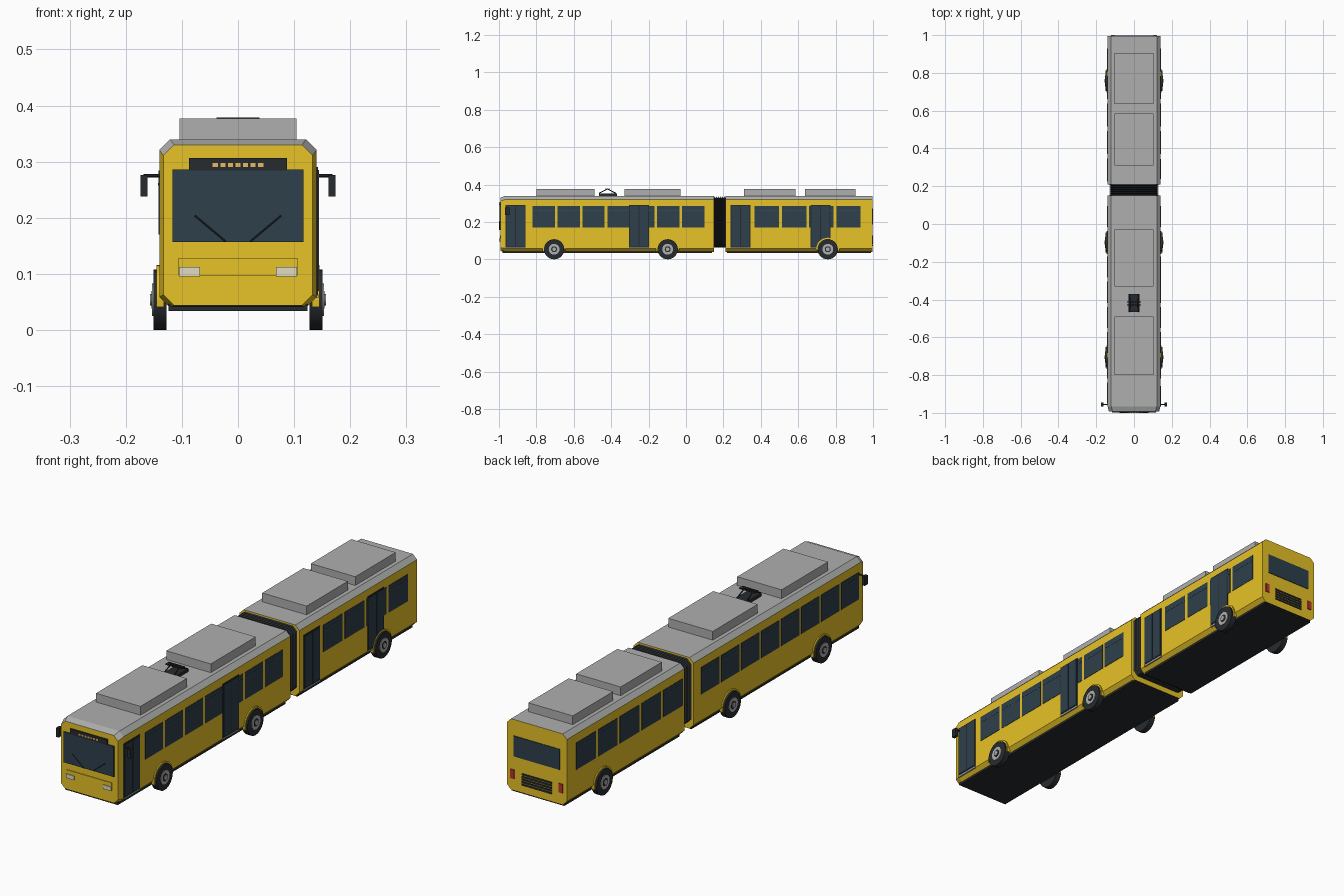
import bpy, bmesh, math
from mathutils import Vector

if "Cube" in bpy.data.objects:
    bpy.data.objects.remove(bpy.data.objects["Cube"])


def mat(name, r, g, b):
    m = bpy.data.materials.new(name)
    m.diffuse_color = (r, g, b, 1)
    m.use_nodes = True
    m.node_tree.nodes["Principled BSDF"].inputs["Base Color"].default_value = m.diffuse_color
    return m


YELLOW = mat("yellow_paint", 0.80, 0.54, 0.02)
GREY = mat("roof_grey", 0.42, 0.43, 0.42)
GLASS = mat("dark_glass", 0.027, 0.05, 0.07)
FRAME = mat("transom", 0.05, 0.09, 0.12)
DARK = mat("dark_rubber", 0.02, 0.024, 0.028)
LAMP = mat("headlamp", 0.75, 0.72, 0.55)
AMBER = mat("amber", 0.8, 0.5, 0.12)
RED = mat("tail_red", 0.5, 0.03, 0.03)


def finish(name, bm, *mats):
    bmesh.ops.recalc_face_normals(bm, faces=bm.faces)
    me = bpy.data.meshes.new(name)
    bm.to_mesh(me)
    bm.free()
    for m in mats:
        me.materials.append(m)
    ob = bpy.data.objects.new(name, me)
    bpy.context.collection.objects.link(ob)
    return ob


def box(name, x, y, z, m):
    bm = bmesh.new()
    bmesh.ops.create_cube(bm, size=1)
    for v in bm.verts:
        v.co = [sum(r) / 2 + c * (r[1] - r[0]) for c, r in zip(v.co, (x, y, z))]
    return finish(name, bm, m)


def loft(name, sections, *mats):
    bm = bmesh.new()
    rings = [[bm.verts.new(p) for p in s] for s in sections]
    for a, b in zip(rings, rings[1:]):
        for i in range(len(a)):
            j = (i + 1) % len(a)
            bm.faces.new((a[i], a[j], b[j], b[i]))
    bm.faces.new(rings[0])
    bm.faces.new(rings[-1])
    return finish(name, bm, *mats)


def section(y, w, z0, z1, c=0.019):
    # chamfered rectangle across the bus
    half = [(w - c, z0), (w, z0 + c), (w, z1 - c), (w - c, z1)]
    return [(x, y, z) for x, z in half] + [(-x, y, z) for x, z in reversed(half)]


def rod(name, a, b, r, m, sides=6):
    a, b = Vector(a), Vector(b)
    bm = bmesh.new()
    bmesh.ops.create_cone(bm, cap_ends=True, segments=sides, radius1=r, radius2=r, depth=(b - a).length)
    q = (b - a).to_track_quat('Z', 'Y')
    for v in bm.verts:
        v.co = q @ v.co + (a + b) / 2
    return finish(name, bm, m)


def smooth(ob):
    bpy.ops.object.select_all(action='DESELECT')
    ob.select_set(True)
    bpy.context.view_layer.objects.active = ob
    bpy.ops.object.shade_smooth_by_angle()


# body shells: yellow sides, grey roof, dark underside
shells = {
    "front_body": [section(-0.992, 0.133, 0.044, 0.33), section(-0.965, 0.14, 0.04, 0.34), section(0.15, 0.14, 0.04, 0.34)],
    "rear_body": [section(0.21, 0.14, 0.04, 0.34), section(0.996, 0.14, 0.04, 0.34)],
}
for name, secs in shells.items():
    ob = loft(name, secs, YELLOW, GREY, DARK)
    for p in ob.data.polygons:
        if p.normal.z > 0.25:
            p.material_index = 1
        elif p.normal.z < -0.9:
            p.material_index = 2
box("front_underfloor", (-0.124, 0.124), (-0.98, 0.14), (0.034, 0.046), DARK)
box("rear_underfloor", (-0.124, 0.124), (0.22, 0.99), (0.034, 0.046), DARK)

# folding bellows
ribs = [section(0.148 + 0.064 * i / 12, 0.132 if i % 2 else 0.122, 0.064, 0.336 if i % 2 else 0.326) for i in range(13)]
loft("bellows", ribs, DARK)

# roof equipment
for i, y in enumerate([(-0.80, -0.49), (-0.33, -0.03), (0.31, 0.585), (0.635, 0.905)]):
    box(f"roof_unit_{i}", (-0.104, 0.104), y, (0.335, 0.377), GREY)
box("collector_base", (-0.028, 0.028), (-0.465, -0.37), (0.338, 0.353), DARK)
for s in (-1, 1):
    for y in (-0.465, -0.375):
        rod("collector_arm", (s * 0.024, y, 0.353), (s * 0.02, -0.42, 0.376), 0.0025, DARK)
    box("collector_head", (-0.038, 0.038), (-0.42 + s * 0.008 - 0.003, -0.42 + s * 0.008 + 0.003), (0.374, 0.379), DARK)

# side windows, with a transom near the top
for s in (-1, 1):
    starts = [(-0.955 + 0.1335 * i, 0.12) for i in range(8)] + [(0.222 + 0.1455 * i, 0.13) for i in range(5)]
    for i, (y, w) in enumerate(starts):
        if s > 0 and i in (0, 8):
            continue  # replaced by doors
        box("side_window", (s * 0.135, s * 0.1415), (y, y + w), (0.17, 0.284), GLASS)
        box("window_transom", (s * 0.135, s * 0.1425), (y + 0.004, y + w - 0.004), (0.258, 0.262), FRAME)

# double-leaf doors on the right side
for y0 in (-0.965, -0.305, 0.237, 0.665):
    y1, ym = y0 + 0.108, y0 + 0.054
    box("door_frame", (0.135, 0.1425), (y0, y1), (0.062, 0.291), DARK)
    for a, b in ((y0 + 0.005, ym - 0.003), (ym + 0.003, y1 - 0.005)):
        box("door_glass", (0.135, 0.144), (a, b), (0.07, 0.285), GLASS)
    box("door_sill", (0.13, 0.1435), (y0, y1), (0.057, 0.063), GREY)

# wheels and arches
for y in (-0.705, -0.098, 0.758):
    for s in (-1, 1):
        smooth(rod("tyre", (s * 0.127, y, 0.054), (s * 0.151, y, 0.054), 0.054, DARK, 28))
        smooth(rod("wheel_rim", (s * 0.14, y, 0.054), (s * 0.1535, y, 0.054), 0.029, GREY, 24))
        smooth(rod("rim_recess", (s * 0.14, y, 0.054), (s * 0.1545, y, 0.054), 0.016, DARK, 20))
        smooth(rod("wheel_hub", (s * 0.14, y, 0.054), (s * 0.157, y, 0.054), 0.010, GREY, 16))
        arc = []
        for k in range(19):
            t = math.radians(-12 + 204 * k / 18)
            arc.append([(s * x, y + r * math.cos(t), 0.054 + r * math.sin(t))
                        for x, r in ((0.132, 0.055), (0.145, 0.055), (0.145, 0.062), (0.132, 0.062))])
        loft("wheel_arch", arc, YELLOW)

# front end
F = -0.99
box("windscreen", (-0.117, 0.117), (-0.997, F), (0.157, 0.286), GLASS)
box("destination_panel", (-0.087, 0.087), (-0.998, F), (0.284, 0.307), DARK)
for i in range(7):
    x = -0.0405 + 0.0135 * i
    box("display_segment", (x - 0.0045, x + 0.0045), (-0.9995, F), (0.291, 0.298), AMBER)
box("front_bumper", (-0.106, 0.106), (-0.995, F), (0.097, 0.128), YELLOW)
for s in (-1, 1):
    box("headlight", (s * 0.068, s * 0.105), (-0.999, F), (0.095, 0.112), LAMP)
    rod("wiper", (s * 0.022, -0.998, 0.158), (s * 0.077, -0.998, 0.204), 0.0015, DARK)
    rod("mirror_arm", (s * 0.135, -0.955, 0.275), (s * 0.168, -0.955, 0.275), 0.0035, DARK)
    box("mirror", (s * 0.161, s * 0.174), (-0.967, -0.945), (0.238, 0.276), DARK)

# rear end
B = 0.99
box("rear_window", (-0.108, 0.108), (B, 0.9985), (0.185, 0.272), GLASS)
for s in (-1, 1):
    box("tail_light", (s * 0.104, s * 0.122), (B, 1.0), (0.09, 0.128), RED)
for i in range(5):
    z = 0.072 + 0.011 * i
    box("rear_grille_slat", (-0.07, 0.07), (B, 0.999), (z, z + 0.007), DARK)
